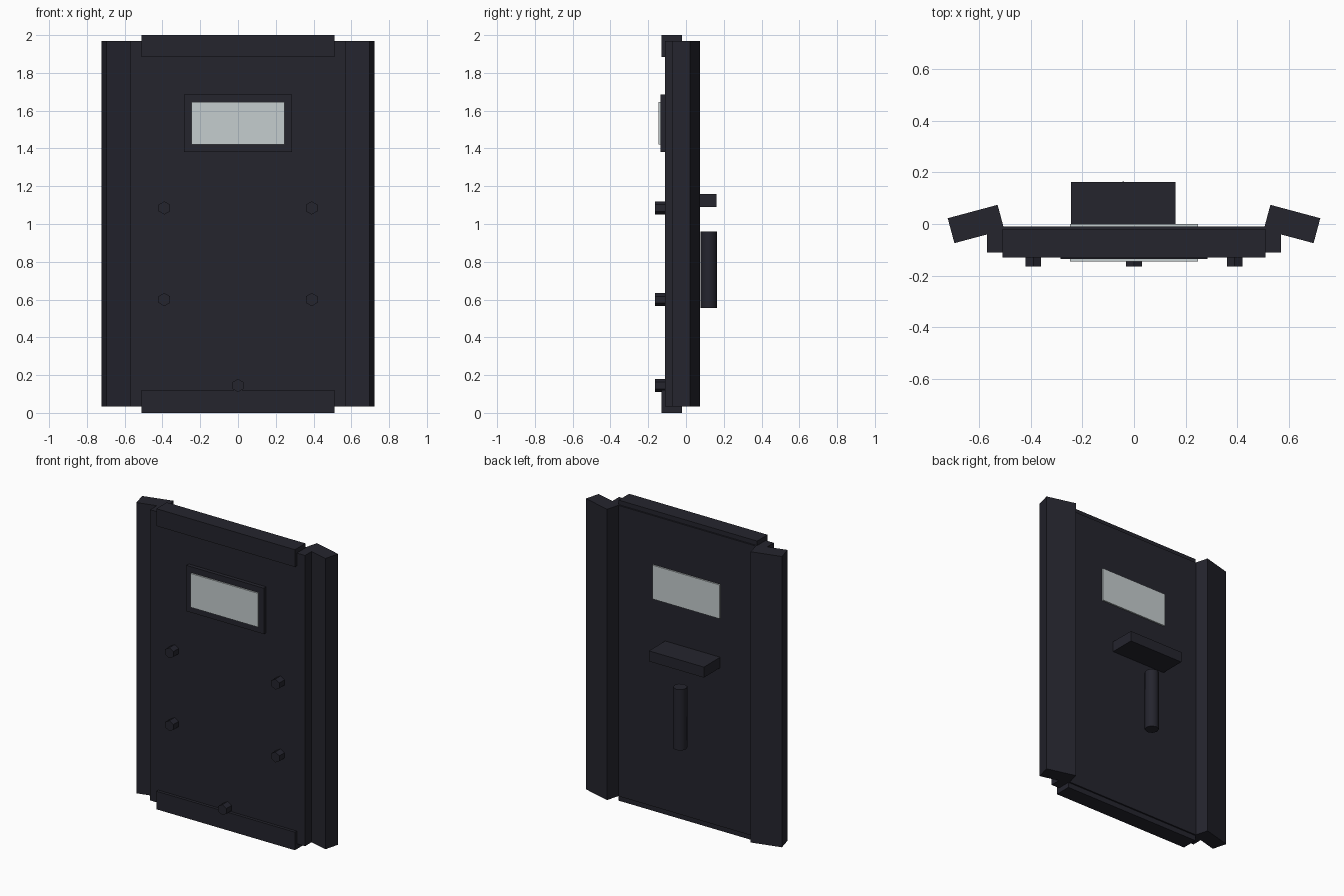
import bpy
import math

cube = bpy.data.objects.get("Cube")
if cube:
    bpy.data.objects.remove(cube, do_unlink=True)


def material(name, color):
    mat = bpy.data.materials.new(name)
    mat.use_nodes = True
    mat.diffuse_color = (*color, 1)
    mat.node_tree.nodes["Principled BSDF"].inputs["Base Color"].default_value = (*color, 1)
    return mat


dark = material("dark_armour", (0.018, 0.018, 0.027))
glass = material("pale_glass", (0.56, 0.61, 0.62))


def box(name, x, y, z, mat=dark, turn=0):
    """Box from (low, high) extents on each axis, turned about z."""
    bpy.ops.mesh.primitive_cube_add(
        size=1, location=[sum(e) / 2 for e in (x, y, z)], rotation=(0, 0, math.radians(turn)))
    ob = bpy.context.object
    ob.name = name
    ob.scale = [e[1] - e[0] for e in (x, y, z)]
    ob.data.materials.append(mat)
    return ob


def prism(name, sides, radius, depth, location, rotation=(0, 0, 0)):
    bpy.ops.mesh.primitive_cylinder_add(
        vertices=sides, radius=radius, depth=depth, location=location, rotation=rotation)
    ob = bpy.context.object
    ob.name = name
    ob.data.materials.append(dark)
    return ob


# Main plate with angled side wings
box("shield_plate", (-0.57, 0.57), (-0.11, -0.01), (0.035, 1.97))
for side, s in (("left", 1), ("right", -1)):
    c = 0.612 * s
    box(side + "_wing", (c - 0.1, c + 0.1), (-0.05, 0.05), (0.035, 1.97), turn=-15 * s)

# Edge caps
box("top_cap", (-0.51, 0.51), (-0.13, -0.02), (1.885, 2.0))
box("bottom_cap", (-0.51, 0.51), (-0.13, -0.02), (0, 0.12))

# Viewing window, visible on both sides
box("window_frame", (-0.285, 0.285), (-0.135, -0.05), (1.38, 1.685))
box("window_glass", (-0.247, 0.247), (-0.145, 0.0), (1.42, 1.645), glass)

# Front bolts
for i, (x, z) in enumerate([(-0.39, 1.085), (0.39, 1.085), (-0.39, 0.6), (0.39, 0.6), (0, 0.145)]):
    prism(f"bolt_{i + 1}", 6, 0.035, 0.08, (x, -0.125, z), (math.pi / 2, 0, 0))

# Arm rest and grip on the back
box("arm_rest", (-0.245, 0.16), (-0.02, 0.162), (1.09, 1.16))
prism("grip", 8, 0.044, 0.405, (-0.042, 0.121, 0.757))
bpy.ops.object.shade_smooth_by_angle(angle=math.radians(50))
